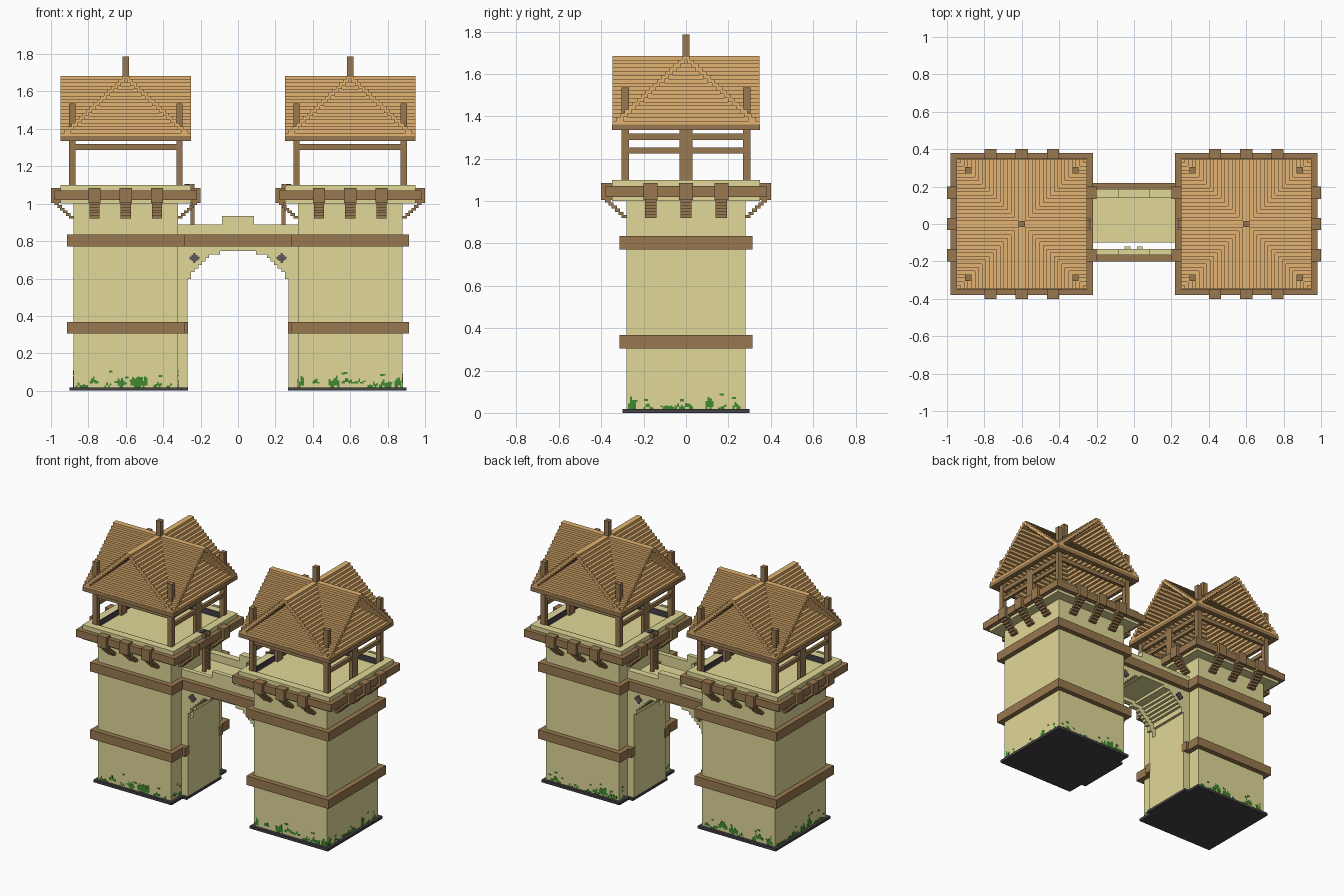
import bpy, bmesh, math, random

if "Cube" in bpy.data.objects:
    bpy.data.objects.remove(bpy.data.objects["Cube"])
random.seed(4)

def mat(name, c):
    m = bpy.data.materials.new(name)
    m.diffuse_color = (*c, 1)
    m.use_nodes = True
    m.node_tree.nodes["Principled BSDF"].inputs["Base Color"].default_value = m.diffuse_color
    return m

PLASTER = mat("sand_plaster", (0.75, 0.69, 0.315))
ROOF = mat("roof_wood", (0.77, 0.45, 0.165))
WOOD = mat("dark_wood", (0.315, 0.19, 0.08))
SLATE = mat("dark_slate", (0.058, 0.052, 0.058))
IRON = mat("grey_iron", (0.10, 0.095, 0.10))
MOSS = mat("moss_green", (0.05, 0.25, 0.03))

def add_box(bm, b):
    x0, x1, y0, y1, z0, z1 = b
    x0, x1 = sorted((x0, x1))
    y0, y1 = sorted((y0, y1))
    v = [bm.verts.new((x, y, z)) for z in (z0, z1)
         for x, y in ((x0, y0), (x1, y0), (x1, y1), (x0, y1))]
    for f in ((3, 2, 1, 0), (4, 5, 6, 7), (0, 1, 5, 4),
              (1, 2, 6, 5), (2, 3, 7, 6), (3, 0, 4, 7)):
        bm.faces.new([v[i] for i in f])

def finish(name, bm, m):
    me = bpy.data.meshes.new(name)
    bm.normal_update()
    bm.to_mesh(me)
    bm.free()
    me.materials.append(m)
    bpy.context.collection.objects.link(bpy.data.objects.new(name, me))

def boxes(name, m, items):
    bm = bmesh.new()
    for b in items:
        add_box(bm, b)
    finish(name, bm, m)

def ring(cx, inner, outer, z0, z1):
    """Square frame made of four bars."""
    return [(cx - outer, cx + outer, -outer, -inner, z0, z1),
            (cx - outer, cx + outer, inner, outer, z0, z1),
            (cx - outer, cx - inner, -inner, inner, z0, z1),
            (cx + inner, cx + outer, -inner, inner, z0, z1)]

def side_box(cx, d, u0, u1, o0, o1, z0, z1):
    """Box on one of four sides: u runs along the wall, o points outwards."""
    if d[0]:
        return (cx + d[0] * o0, cx + d[0] * o1, u0, u1, z0, z1)
    return (cx + u0, cx + u1, d[1] * o0, d[1] * o1, z0, z1)

SIDES = [(1, 0), (-1, 0), (0, 1), (0, -1)]

for s, side in ((-1, "left"), (1, "right")):
    cx = 0.6 * s
    # base slab and tower body, with the jamb that carries the arch
    boxes(side + "_base", SLATE, [(cx - 0.30, cx + 0.30, -0.30, 0.30, 0, 0.018),
                                  (s * 0.30, s * 0.268, -0.18, 0.20, 0, 0.018)])
    boxes(side + "_tower_body", PLASTER, [(cx - 0.28, cx + 0.28, -0.28, 0.28, 0.018, 1.0)])
    boxes(side + "_arch_jamb", PLASTER, [(s * 0.32, s * 0.27, -0.165, 0.187, 0.018, 0.55)])
    # timber bands
    boxes(side + "_bands", WOOD,
          ring(cx, 0.27, 0.315, 0.305, 0.367) + ring(cx, 0.27, 0.315, 0.772, 0.835) +
          [(s * 0.30, s * 0.268, y0, y1, 0.305, 0.367) for y0, y1 in ((-0.2, -0.15), (0.17, 0.22))])
    # lookout platform
    boxes(side + "_platform", PLASTER,
          [(cx - 0.35, cx + 0.35, -0.35, 0.35, 1.0, 1.06)] + ring(cx, 0.30, 0.35, 1.06, 1.10))
    boxes(side + "_platform_lining", SLATE, ring(cx, 0.296, 0.30, 1.06, 1.10))
    boxes(side + "_platform_beams", WOOD, ring(cx, 0.345, 0.38, 1.02, 1.07))
    # corbels with stepped struts
    items = []
    for d in SIDES:
        for u in (-0.167, 0, 0.167):
            if d[0] == -s and u == 0:
                continue
            items.append(side_box(cx, d, u - 0.033, u + 0.033, 0.34, 0.40, 1.005, 1.085))
            for i in range(6):
                o, z = 0.28 + 0.0155 * i, 0.92 + 0.0145 * i
                items.append(side_box(cx, d, u - 0.027, u + 0.027, o, o + 0.024, z, z + 0.0145))
    boxes(side + "_corbels", WOOD, items)
    # corner posts, rails and middle side posts
    items = []
    for a in (-0.287, 0.287):
        for b in (-0.287, 0.287):
            items.append((cx + a - 0.017, cx + a + 0.017, b - 0.017, b + 0.017, 1.055, 1.535))
        x = cx + a
        items.append((x - 0.013, x + 0.013, -0.03, 0.03, 1.055, 1.335))
        items.append((x - 0.010, x + 0.010, -0.28, 0.28, 1.225, 1.252))
    boxes(side + "_posts", WOOD, items)
    boxes(side + "_rails", WOOD, ring(cx, 0.275, 0.298, 1.288, 1.318))
    boxes(side + "_eave_frame", WOOD, ring(cx, 0.315, 0.35, 1.335, 1.362))
    # two crossing stepped plank roofs
    N, H = 18, 0.348
    dy, dz = H / N, 0.324 / N
    items = []
    for i in range(N):
        o1 = H - dy * i
        o0 = max(0, o1 - dy * 1.7)
        z = 1.36 + dz * i
        for d in SIDES:
            items.append(side_box(cx, d, -H, H, o0, o1, z, z + dz))
    boxes(side + "_roof", ROOF, items)
    boxes(side + "_roof_finial", WOOD, [(cx - 0.017, cx + 0.017, -0.017, 0.017, 1.6, 1.787)])
    # ladder from the bridge to the platform
    boxes(side + "_ladder", WOOD,
          [(s * 0.255, s * 0.232, y, y + 0.014, 0.84, 1.105) for y in (-0.03, 0.016)] +
          [(s * 0.252, s * 0.236, -0.02, 0.02, 0.85 + 0.03 * k, 0.87 + 0.03 * k) for k in range(8)])
    boxes(side + "_ladder_hook", SLATE, [(s * 0.285, s * 0.256, -0.025, 0.025, 1.095, 1.106)])
    # iron cross ornaments on the arch
    items = []
    for y0, y1 in ((-0.172, -0.16), (0.182, 0.194)):
        x, z = 0.233 * s, 0.71
        items += [(x - 0.027, x + 0.027, y0, y1, z - 0.007, z + 0.007),
                  (x - 0.007, x + 0.007, y0, y1, z - 0.027, z + 0.027),
                  (x - 0.016, x + 0.016, y0, y1, z - 0.016, z + 0.016)]
    boxes(side + "_iron_ornaments", IRON, items)
    # moss creeping up the foot of the walls
    items = []
    c = 0.0095
    for d in SIDES:
        for k in range(8):
            u = -0.28 + 0.07 * k + random.uniform(0, 0.03)
            tall = random.choice((0.015, 0.02, 0.035, 0.055))
            lift = random.choice((0, 0, 0, 0.02))
            n = random.randint(3, 8)
            for j in range(n):
                h = tall * (0.4 + 0.6 * math.sin(math.pi * (j + 0.5) / n)) * random.uniform(0.6, 1.2)
                z = 0.018 + lift + random.choice((0, 0, 0.01))
                if u + c < 0.28:
                    items.append(side_box(cx, d, u, u + c, 0.279, 0.2815, z, z + h))
                u += c
        for k in range(6):
            u, z = random.uniform(-0.27, 0.25), random.uniform(0.03, 0.10)
            items.append(side_box(cx, d, u, u + 2 * c, 0.279, 0.2815, z, z + c))
    boxes(side + "_moss", MOSS, items)

# stepped arch walls over the gateway, front skin and main vault
def arch(name, y0, y1, top):
    n, a, items = 28, 0.27, []
    w = 2 * a / n
    for i in range(n):
        x = -a + w * i
        m = x + w / 2
        z = 0.53 + 0.226 * math.sqrt(1 - (m / a) ** 2)
        z = min(0.752, round(z / 0.0187) * 0.0187)
        items.append((x, x + w, y0, y1, z, top))
    for s in (-1, 1):
        items.append((s * 0.32, s * a, y0, y1, 0.54, top))
    boxes(name, PLASTER, items)

arch("front_arch_wall", -0.165, -0.134, 0.84)
arch("bridge_vault", -0.10, 0.187, 0.84)

# bridge parapets with a raised centre, and the timber beams
boxes("bridge_parapets", PLASTER,
      [(-0.32, 0.32, y0, y1, 0.84, 0.89) for y0, y1 in ((-0.165, -0.134), (0.14, 0.187))] +
      [(-0.085, 0.085, y0, y1, 0.89, 0.935) for y0, y1 in ((-0.165, -0.134), (0.14, 0.187))] +
      [(x, x + 0.03, -0.134, -0.12, 0.84, 0.89) for x in (-0.05, 0.015)])
boxes("bridge_beams", WOOD, [(-0.30, 0.30, -0.20, -0.165, 0.772, 0.835),
                             (-0.30, 0.30, 0.187, 0.22, 0.772, 0.835)])
